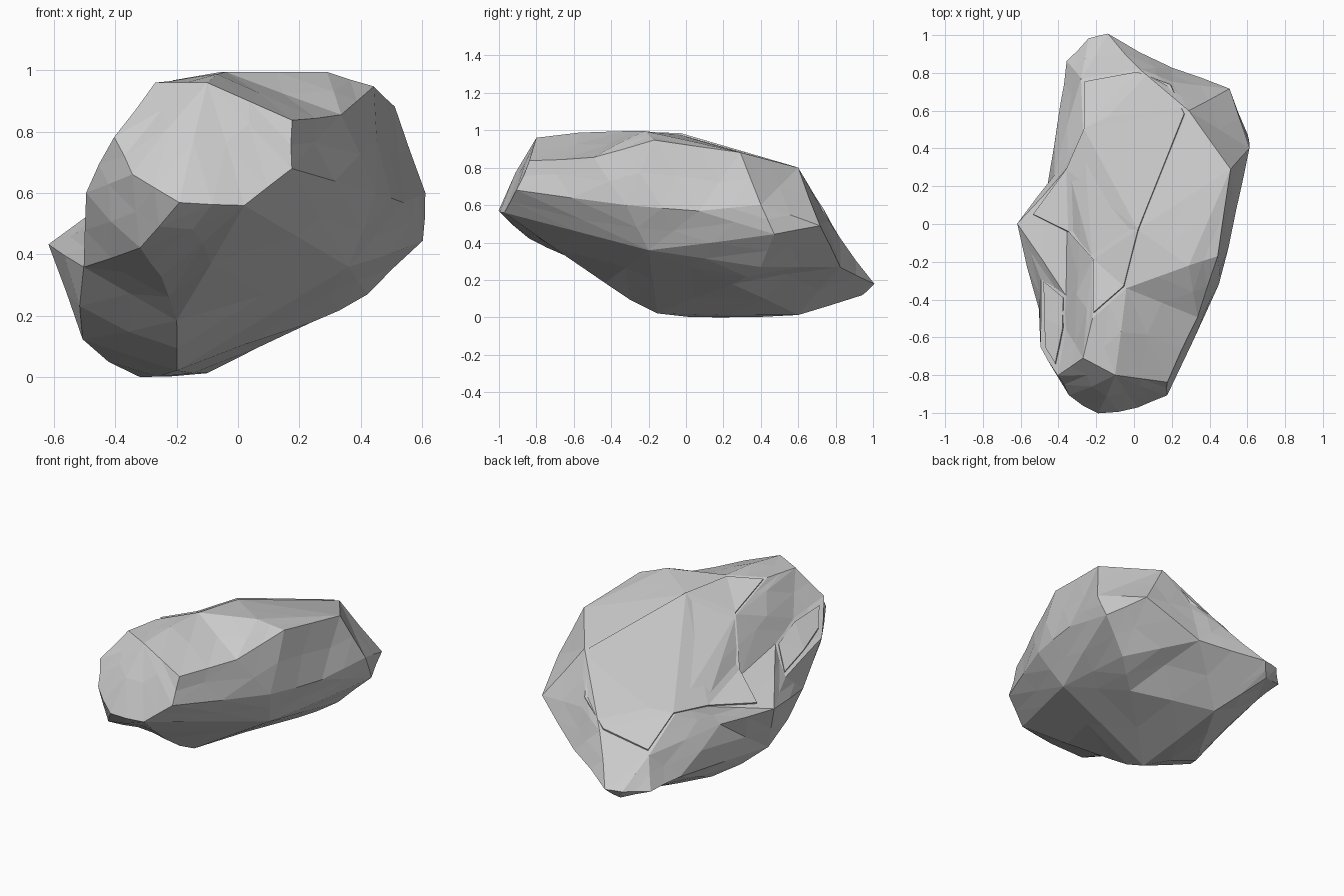
import bpy, bmesh
from mathutils import Vector, noise
from mathutils.bvhtree import BVHTree

if "Cube" in bpy.data.objects:
    bpy.data.objects.remove(bpy.data.objects["Cube"])

CENTRE = Vector((0.0, -0.03, 0.5))
RADII = Vector((0.6, 1.0, 0.5))

# Corner points of the boulder, grouped by region
CORNERS = [
    # slanted top face and crown
    (.02, -.03, .975), (.29, .6, .8), (-.04, -.34, .995), (-.22, -.5, .965), (-.22, -.19, .85),
    (-.61, 0, .43), (-.42, .26, .38), (-.35, .3, .49), (-.27, .5, .49), (-.28, .77, .34),
    (.03, .82, .43), (.2, .75, .51), (.29, -.22, .995), (.44, -.17, .945), (.51, .29, .88),
    # front end
    (-.27, -.71, .96), (-.1, -.8, .96), (.17, -.83, .83), (.17, -.9, .68), (.02, -.97, .56),
    (-.19, -.995, .57), (-.34, -.9, .66), (-.4, -.8, .78), (-.32, -.84, .42),
    # left flank
    (-.49, -.65, .6), (-.5, -.45, .36), (-.48, -.29, .48), (-.36, -.38, .63), (-.36, -.56, .72),
    (-.51, -.1, .12), (-.385, .62, .18),
    # right flank
    (.33, -.49, .85), (.45, -.32, .6), (.53, .07, .57), (.605, .4, .6),
    (.5, .71, .49), (.59, .47, .45), (.36, -.2, .36),
    # tail and underside
    (-.14, .995, .18), (-.24, .98, .18), (-.35, .86, .17), (-.2, .94, .12), (.2, .82, .27),
    (.42, .4, .27), (.23, .25, .19), (-.1, .6, .015), (-.32, .2, 0),
    (-.2, -.15, .03), (-.2, -.43, .19), (-.25, -.64, .33),
]


def add_object(name, bm):
    bmesh.ops.recalc_face_normals(bm, faces=bm.faces[:])
    mesh = bpy.data.meshes.new(name)
    bm.to_mesh(mesh)
    obj = bpy.data.objects.new(name, mesh)
    bpy.context.collection.objects.link(obj)
    return obj


# Boulder: wrap the corners on a sphere for connectivity, then restore their true places
bm = bmesh.new()
home = {}
for p in CORNERS:
    d = Vector(p) - CENTRE
    v = bm.verts.new(Vector(a / b for a, b in zip(d, RADII)).normalized())
    home[v] = Vector(p)
bmesh.ops.convex_hull(bm, input=bm.verts[:])
for v, p in home.items():
    v.co = p
bmesh.ops.recalc_face_normals(bm, faces=bm.faces[:])
bm.normal_update()

# Chipped facets: one subdivision with a slight, uneven push
corners = set(bm.verts)
bmesh.ops.subdivide_edges(bm, edges=bm.edges[:], cuts=1, use_grid_fill=True)
bmesh.ops.triangulate(bm, faces=bm.faces[:])
bm.normal_update()
for v in bm.verts:
    on_top = v.normal.z > 0.5 and v.normal.x < 0.1
    if v not in corners and not on_top:
        v.co += v.normal * (0.006 + 0.02 * noise.noise(v.co * 5))
        v.co.z = max(v.co.z, 0)
tree = BVHTree.FromBMesh(bm)
add_object("boulder", bm)
bm.free()


# Thin raised flakes lying on the boulder, outlined from above
def flake(name, outline, lift=0.01):
    fb = bmesh.new()
    ring = []
    for x, y in outline:
        hit = tree.ray_cast(Vector((x, y, 2)), Vector((0, 0, -1)))
        if hit[0]:
            ring.append(fb.verts.new(hit[0] + hit[1] * lift))
    face = fb.faces.new(ring)
    out = bmesh.ops.extrude_face_region(fb, geom=[face])
    down = [g for g in out["geom"] if isinstance(g, bmesh.types.BMVert)]
    bmesh.ops.translate(fb, verts=down, vec=(0.01, -0.01, -0.03))
    bmesh.ops.triangulate(fb, faces=fb.faces[:])
    add_object(name, fb)
    fb.free()


flake("top_flake", [(-.26, .75), (.02, .8), (.19, .73), (.27, .58), (.02, -.03), (-.05, -.33),
                    (-.21, -.47), (-.21, -.19), (-.34, -.04), (-.53, .05), (-.35, .29), (-.26, .5)])
flake("side_flake", [(-.47, -.3), (-.37, -.39), (-.37, -.55), (-.41, -.74), (-.46, -.66), (-.47, -.5)])
